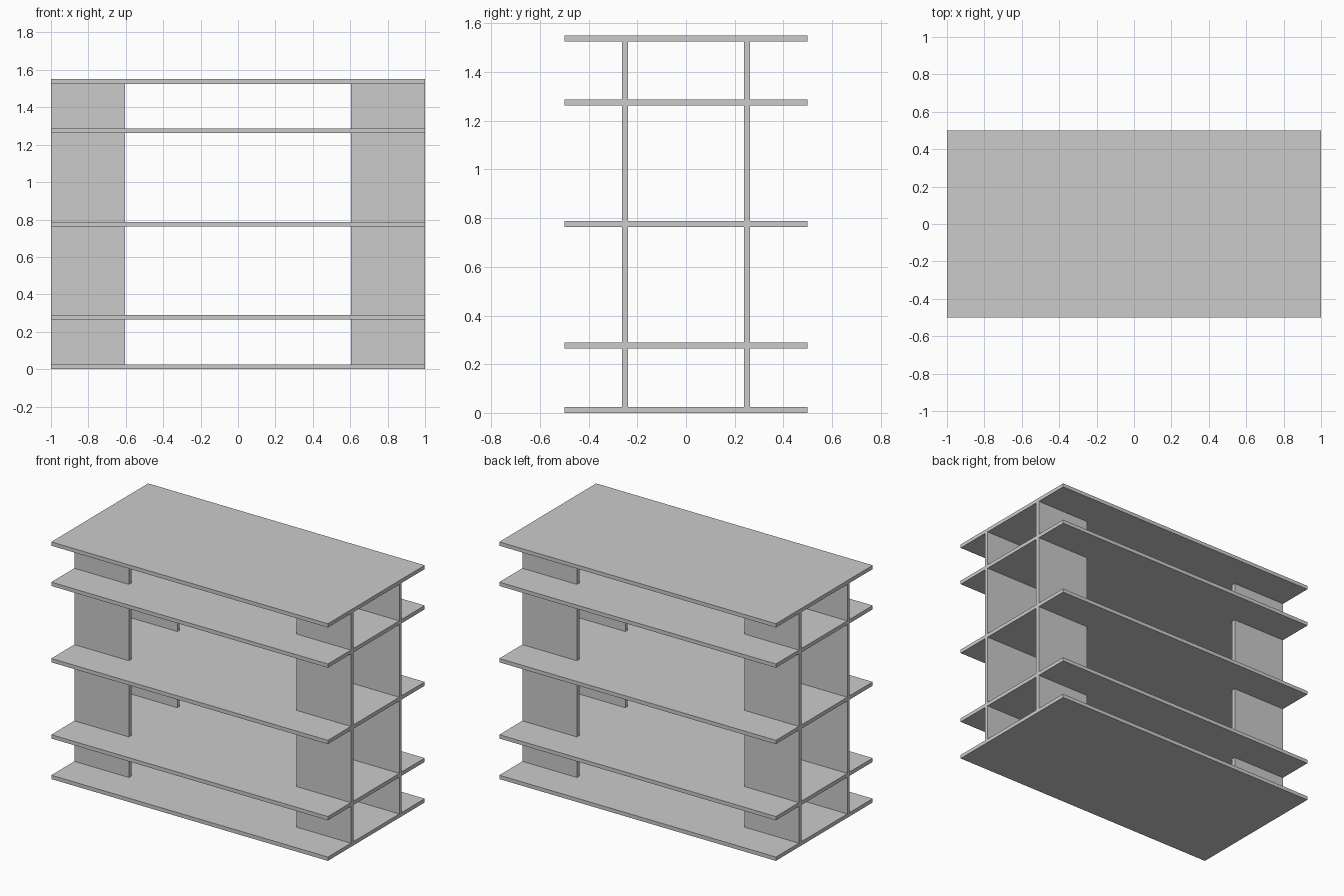
import bpy

cube = bpy.data.objects.get("Cube")
if cube:
    bpy.data.objects.remove(cube, do_unlink=True)

# Single grey finish
grey = bpy.data.materials.new("light_grey")
grey.use_nodes = True
colour = (0.6, 0.6, 0.6, 1)
grey.diffuse_color = colour
grey.node_tree.nodes["Principled BSDF"].inputs["Base Color"].default_value = colour


def board(name, low, high):
    """Add a flat-sided board spanning two opposite corners."""
    bpy.ops.mesh.primitive_cube_add(size=1)
    obj = bpy.context.object
    obj.name = name
    obj.location = [(a + b) / 2 for a, b in zip(low, high)]
    obj.scale = [b - a for a, b in zip(low, high)]
    bpy.ops.object.transform_apply(location=True, rotation=False, scale=True)
    obj.data.materials.append(grey)


THICK = 0.025
HALF_WIDTH, HALF_DEPTH = 1.0, 0.5
PANEL_INNER = 0.605
PANEL_Y = 0.25
SHELF_BASES = [0, 0.265, 0.763, 1.262, 1.525]

# Full-size horizontal shelves
shelf_names = ["bottom", "lower", "middle", "upper", "top"]
for name, z in zip(shelf_names, SHELF_BASES):
    board(name + "_shelf", (-HALF_WIDTH, -HALF_DEPTH, z),
          (HALF_WIDTH, HALF_DEPTH, z + THICK))

# Upright panels in each tier, flush with the shelf ends
for tier, (below, above) in enumerate(zip(SHELF_BASES, SHELF_BASES[1:]), 1):
    for side, x0, x1 in (("right", -HALF_WIDTH, -PANEL_INNER),
                         ("left", PANEL_INNER, HALF_WIDTH)):
        for place, y in (("front", -PANEL_Y), ("back", PANEL_Y)):
            board(f"{place}_{side}_panel_tier_{tier}",
                  (x0, y - THICK / 2, below + THICK),
                  (x1, y + THICK / 2, above))
